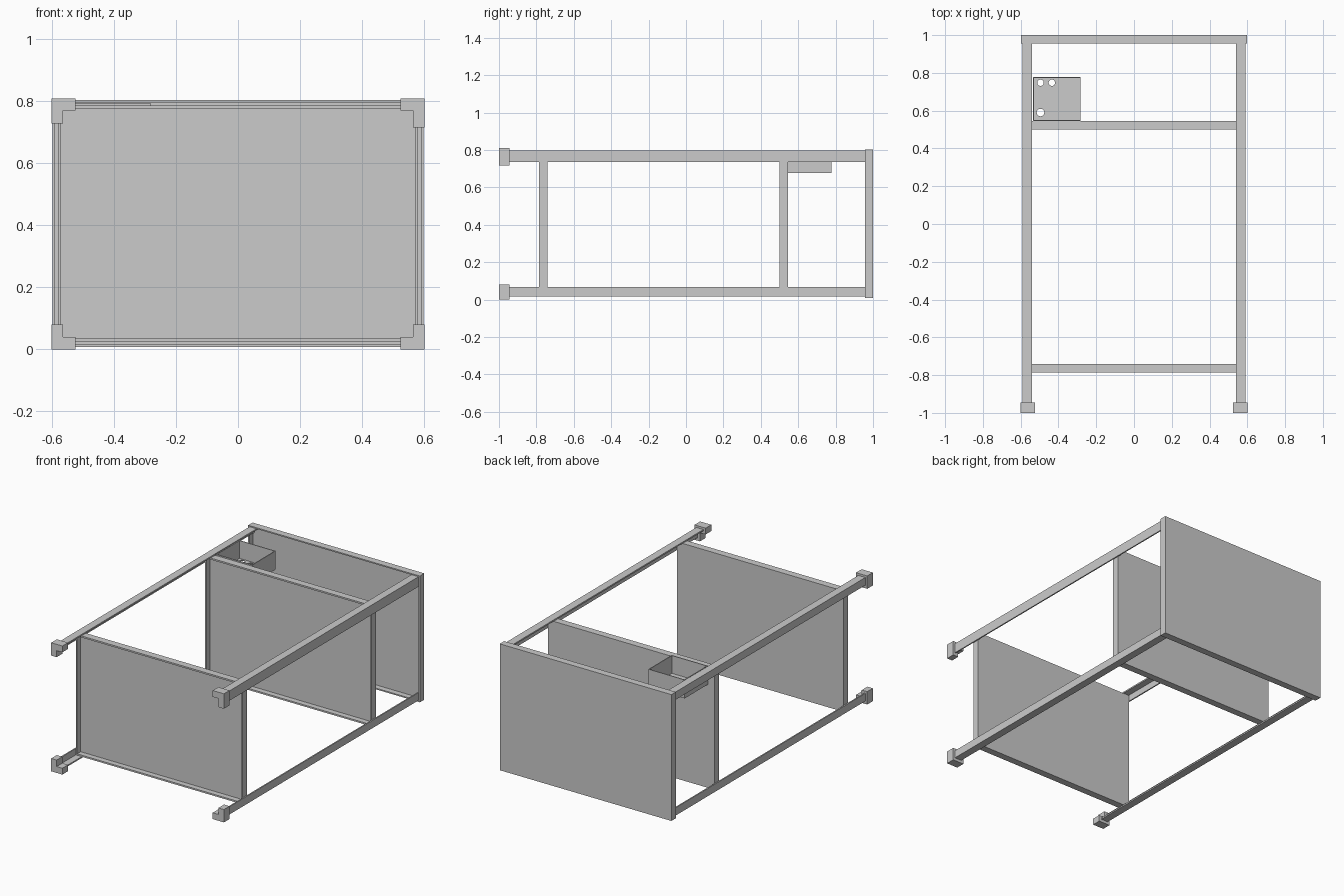
import bpy
import bmesh
from mathutils import Matrix, Vector

old = bpy.data.objects.get("Cube")
if old:
    bpy.data.objects.remove(old, do_unlink=True)

grey = bpy.data.materials.new("light_grey_metal")
grey.use_nodes = True
colour = (0.6, 0.6, 0.6, 1)
grey.diffuse_color = colour
grey.node_tree.nodes["Principled BSDF"].inputs["Base Color"].default_value = colour


def finish(name, bm):
    bmesh.ops.recalc_face_normals(bm, faces=bm.faces)
    mesh = bpy.data.meshes.new(name)
    bm.to_mesh(mesh)
    bm.free()
    mesh.materials.append(grey)
    obj = bpy.data.objects.new(name, mesh)
    bpy.context.collection.objects.link(obj)
    return obj


def tray(name, lo, hi, wall, open_side):
    """Box shell whose open_side (a unit direction) is inset and sunk."""
    lo, hi = Vector(lo), Vector(hi)
    bm = bmesh.new()
    bmesh.ops.create_cube(bm, size=1)
    size = hi - lo
    for v in bm.verts:
        v.co = (lo + hi) / 2 + Vector(a * b for a, b in zip(v.co, size))
    bm.normal_update()
    direction = Vector(open_side)
    face = max(bm.faces, key=lambda f: f.normal.dot(direction))
    bmesh.ops.inset_region(bm, faces=[face], thickness=wall, use_even_offset=True)
    sunk = bmesh.ops.extrude_face_region(bm, geom=[face])
    bmesh.ops.delete(bm, geom=[face], context='FACES_ONLY')
    depth = abs(size.dot(direction)) - wall
    verts = [g for g in sunk["geom"] if isinstance(g, bmesh.types.BMVert)]
    bmesh.ops.translate(bm, verts=verts, vec=-direction * depth)
    return finish(name, bm)


def angle_bar(name, corner, sx, sz, leg_x, leg_z, thick_x, thick_z, y0, y1):
    """L section with its outer corner given, extruded along y."""
    outline = [(0, 0), (leg_x, 0), (leg_x, thick_z),
               (thick_x, thick_z), (thick_x, leg_z), (0, leg_z)]
    bm = bmesh.new()
    verts = [bm.verts.new((corner[0] - sx * x, y0, corner[1] - sz * z)) for x, z in outline]
    face = bm.faces.new(verts)
    top = bmesh.ops.extrude_face_region(bm, geom=[face])["geom"]
    moved = [g for g in top if isinstance(g, bmesh.types.BMVert)]
    bmesh.ops.translate(bm, verts=moved, vec=(0, y1 - y0, 0))
    return finish(name, bm)


# Shelves: flat panels with a lip pointing to the feet
FRONT = (0, -1, 0)
tray("top_shelf", (-0.598, 0.956, 0.008), (0.598, 1.0, 0.804), 0.008, FRONT)
for name, y in (("middle_shelf", 0.5), ("bottom_shelf", -0.785)):
    tray(name, (-0.581, y, 0.026), (0.581, y + 0.045, 0.787), 0.01, FRONT)

# Corner posts and their feet; one post is a little deeper
for sx, side in ((1, "left"), (-1, "right")):
    for sz, level in ((1, "upper"), (-1, "lower")):
        extra = 0.013 if sx == 1 and sz == 1 else 0
        post_z = 0.797 if sz == 1 else 0.018
        foot_z = 0.81 if sz == 1 else 0
        angle_bar(f"{level}_{side}_post", (sx * 0.589, post_z), sx, sz,
                  0.049, 0.049 + extra, 0.008, 0.009, -0.97, 0.992)
        angle_bar(f"{level}_{side}_foot", (sx * 0.602, foot_z), sx, sz,
                  0.078, 0.081 + extra, 0.038, 0.04, -1.0, -0.944)

# Open box behind the middle shelf, with three holes through its floor
box = tray("storage_box", (-0.535, 0.545, 0.678), (-0.282, 0.778, 0.795), 0.005, (0, 0, 1))
bm = bmesh.new()
for x, y, radius in ((-0.495, 0.748, 0.017), (-0.435, 0.748, 0.017), (-0.495, 0.59, 0.02)):
    bmesh.ops.create_cone(bm, cap_ends=True, segments=24, radius1=radius, radius2=radius,
                          depth=0.06, matrix=Matrix.Translation((x, y, 0.68)))
cutter = finish("hole_cutter", bm)
cutter.hide_render = True
cutter.hide_viewport = True
cut = box.modifiers.new("holes", 'BOOLEAN')
cut.operation = 'DIFFERENCE'
cut.solver = 'EXACT'
cut.object = cutter
